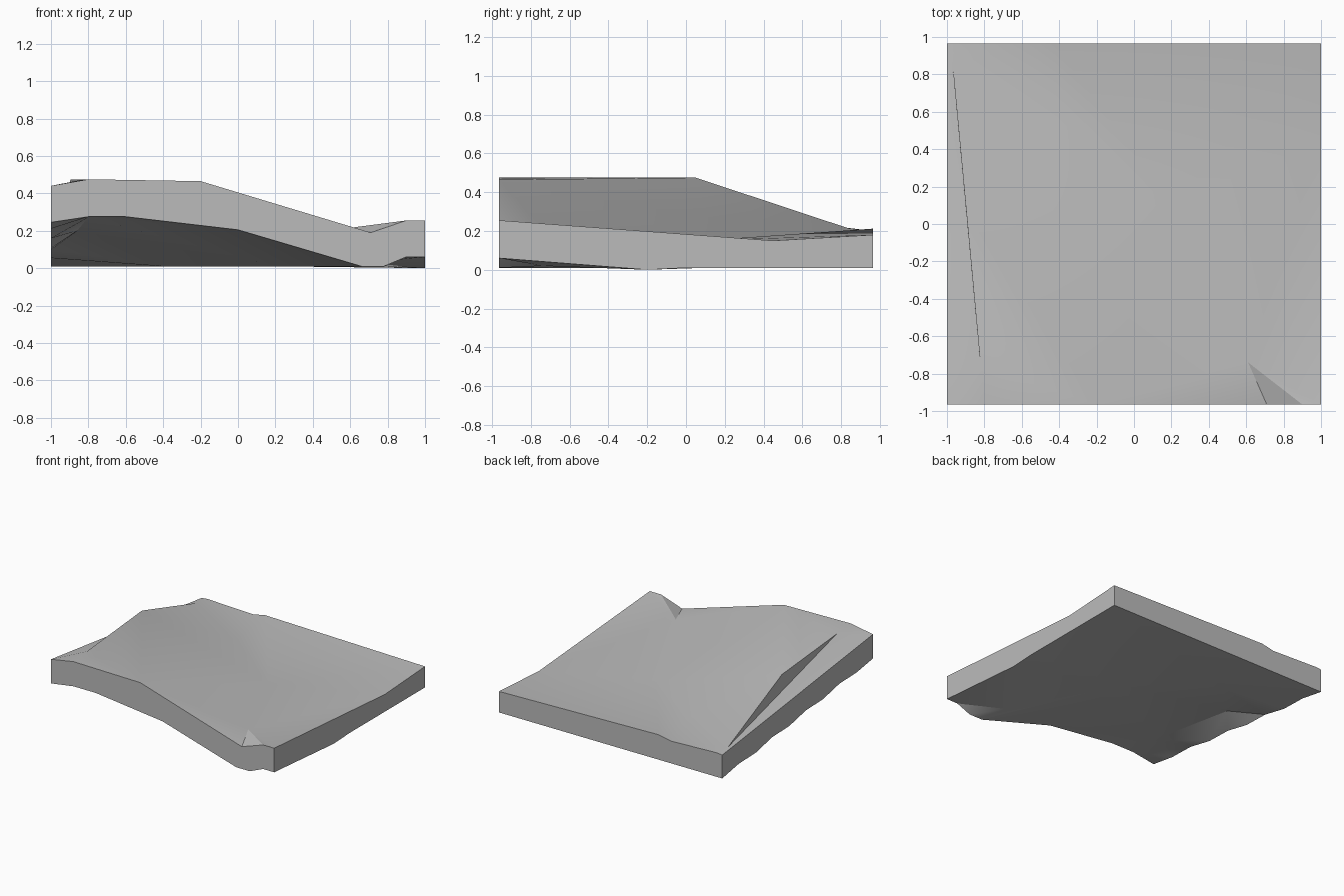
import bpy
import bmesh
from mathutils import Vector
from mathutils.geometry import delaunay_2d_cdt

cube = bpy.data.objects.get("Cube")
if cube:
    bpy.data.objects.remove(cube)

X, Y = 1.0, 0.965

# Rim profiles, counter-clockwise from the front right-hand corner of the map
front_top = [(-X, .44), (-.8, .475), (-.2, .465), (.71, .19), (.9, .255), (X, .255)]
right_top = [(-Y, .255), (.45, .15), (Y, .18)]
back_top = [(X, .18), (-.43, .212), (-.54, .19), (-.95, .205), (-X, .2)]
left_top = [(Y, .2), (-Y, .44)]
front_low = [(-X, .245), (-.8, .275), (-.6, .275), (0, .205), (.66, .01),
             (.78, .01), (.9, .06), (X, .06)]
right_low = [(-Y, .06), (-.2, 0), (0, .01), (Y, .01)]
back_low = [(X, .01), (-X, .01)]

# Gently lumpy lower edge on the cliff side
left_low = []
steps = 9
for i in range(steps + 1):
    t = i / steps
    lump = 0 if i in (0, steps) else (.012 if i % 2 else -.008)
    left_low.append((Y - 2 * Y * t, .01 + .235 * t + lump))


def along_x(profile, y):
    return [Vector((x, y, z)) for x, z in profile]


def along_y(profile, x):
    return [Vector((x, y, z)) for y, z in profile]


bm = bmesh.new()


def add_face(points):
    bm.faces.new([bm.verts.new(p) for p in points])


def add_patch(rim, inner=(), folds=()):
    """Triangulate the ground inside a rim, keeping the fold lines."""
    points = rim + [Vector(p) for p in inner]
    edges = [(i, (i + 1) % len(rim)) for i in range(len(rim))]

    def nearest(p):
        return min(range(len(points)), key=lambda i: (points[i] - Vector(p)).length)

    for fold in folds:
        ids = [nearest(p) for p in fold]
        edges += list(zip(ids, ids[1:]))
    flat = [p.xy for p in points]
    result = delaunay_2d_cdt(flat, edges, [], 1, 1e-5)
    origin = [ids[0] for ids in result[3]]
    for tri in result[2]:
        add_face([points[origin[i]] for i in tri])


# Walls
ft, rt = along_x(front_top, -Y), along_y(right_top, X)
bt, lt = along_x(back_top, Y), along_y(left_top, -X)
fl, rl = along_x(front_low, -Y), along_y(right_low, X)
bl, ll = along_x(back_low, Y), along_y(left_low, -X)
for top, low in ((ft, fl), (rt, rl), (bt, bl), (lt, ll)):
    add_face(low + top[::-1])

# Cliff: an upright triangle between the crest and the lower ledge
crest = [Vector((-.82, -.76, .475)), Vector((-.895, .05, .475)), Vector((-.97, .85, .21))]
add_face(crest)

# Ledge below the cliff
add_patch([ft[0], ft[1], crest[0], crest[2], bt[3], bt[4]])

# Hillside, valley and basin
bend, hollow, gully = (.61, -.74, .217), (.2, .1, .152), (-.4, .55, .18)
add_patch(ft[1:] + rt[1:] + bt[1:4] + crest[::-1], [bend, hollow, gully],
          [(ft[3], bend, hollow, gully, bt[1]), (gully, bt[2]), (crest[1], ft[2])])

# Underside
add_patch(fl + rl[1:] + bl[1:] + ll[1:-1],
          [(-.8, -.72, .272), (-.86, .05, .2), (.61, -.74, .02),
           (.2, .1, .01), (-.4, .55, .01)],
          [(fl[4], (.2, .1, .01), (-.4, .55, .01))])

bmesh.ops.remove_doubles(bm, verts=bm.verts, dist=1e-4)
bmesh.ops.recalc_face_normals(bm, faces=bm.faces)
mesh = bpy.data.meshes.new("terrain_slab")
bm.to_mesh(mesh)
bm.free()
terrain = bpy.data.objects.new("terrain_slab", mesh)
bpy.context.collection.objects.link(terrain)

# Plain grey ground
grey = bpy.data.materials.new("ground_grey")
grey.use_nodes = True
color = (.5, .5, .5, 1)
grey.diffuse_color = color
grey.node_tree.nodes["Principled BSDF"].inputs["Base Color"].default_value = color
mesh.materials.append(grey)

bpy.ops.object.select_all(action='DESELECT')
terrain.select_set(True)
bpy.context.view_layer.objects.active = terrain
bpy.ops.object.shade_smooth_by_angle(angle=.52)
